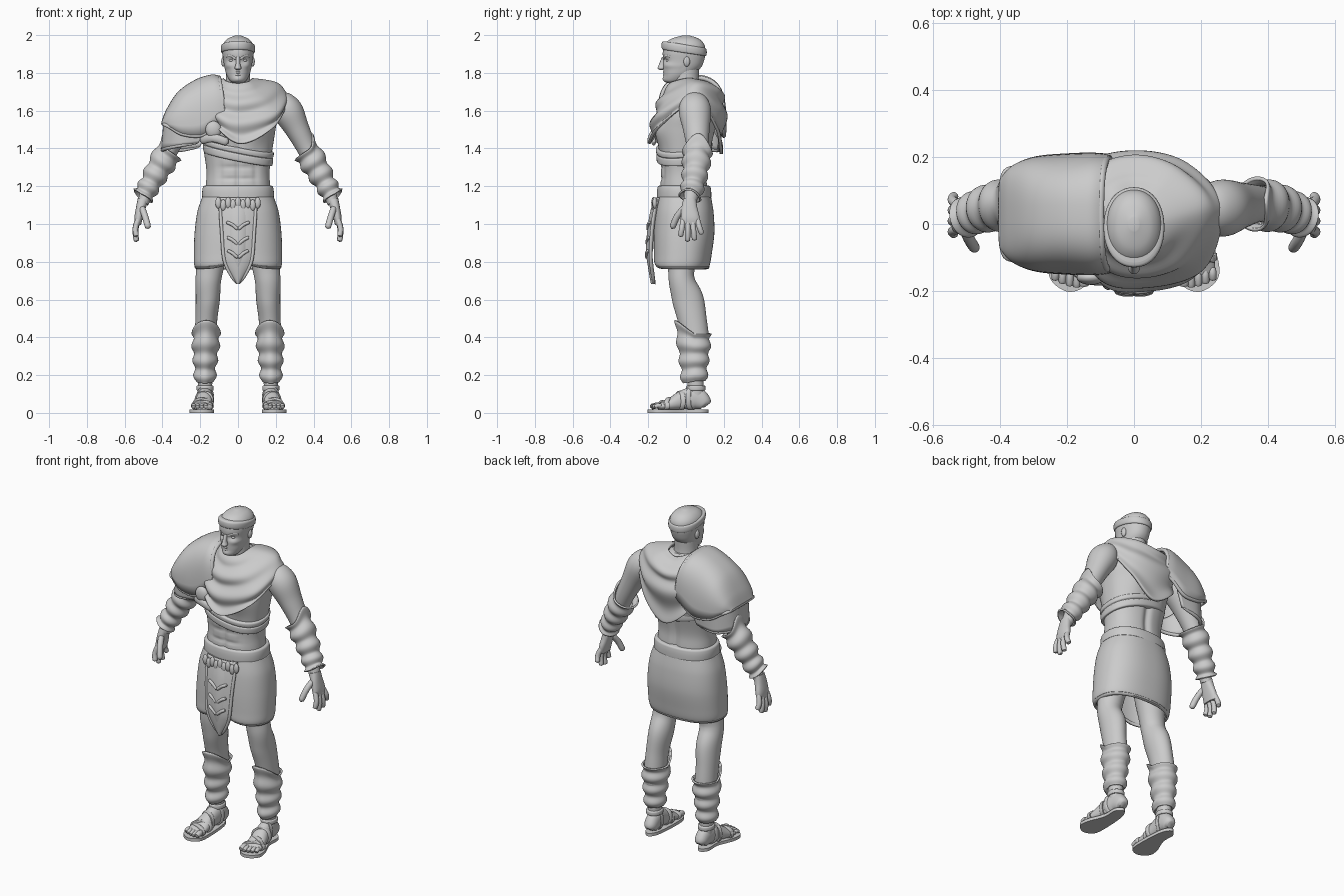
import bpy, bmesh, math
from mathutils import Vector
from math import sin, cos, pi, exp


def spline(P, m, closed=False):
    """Catmull-Rom samples through tuples of any length."""
    k, out = len(P), []
    get = (lambda i: P[i % k]) if closed else (lambda i: P[min(max(i, 0), k - 1)])
    for i in range(k if closed else k - 1):
        for s in range(m):
            t = s / m
            out.append(tuple(.5 * (2 * b + (c - a) * t + (2 * a - 5 * b + 4 * c - d) * t * t + (3 * b - a - 3 * c + d) * t ** 3)
                             for a, b, c, d in zip(get(i - 1), get(i), get(i + 1), get(i + 2))))
    return out if closed else out + [tuple(P[-1])]


def grid(name, rows, closed=True, caps=True, thick=0, mirror=False):
    bm = bmesh.new()
    V = [[bm.verts.new(p) for p in r] for r in rows]
    n = len(V[0])
    for A, B in zip(V, V[1:]):
        for j in range(n if closed else n - 1):
            k = (j + 1) % n
            bm.faces.new((A[j], A[k], B[k], B[j]))
    if closed and caps and not thick:
        bm.faces.new(V[0])
        bm.faces.new(V[-1])
    bmesh.ops.recalc_face_normals(bm, faces=bm.faces)
    me = bpy.data.meshes.new(name)
    bm.to_mesh(me)
    bm.free()
    me.polygons.foreach_set("use_smooth", [True] * len(me.polygons))
    me.set_sharp_from_angle(angle=math.radians(50))
    o = bpy.data.objects.new(name, me)
    bpy.context.collection.objects.link(o)
    if thick:
        s = o.modifiers.new("thickness", 'SOLIDIFY')
        s.thickness, s.offset = thick, 0
    if mirror:
        o.modifiers.new("mirror", 'MIRROR')
    return o


def loft(name, rings, n=40, m=6, p=2, flat=False, up=(0, 1, 0), mod=None, rnd=0, **kw):
    """Rings of (x, y, z, side radius, depth radius) swept into a skin."""
    S, up, rows = spline(rings, m), Vector(up), []
    L = len(S) - 1
    for i, r in enumerate(S):
        t, c = i / L, Vector(r[:3])
        T = Vector((0, 0, 1)) if flat else (Vector(S[min(i + 1, L)][:3]) - Vector(S[max(i - 1, 0)][:3])).normalized()
        F = (up - T * up.dot(T)).normalized()
        side = F.cross(T)
        k = max(.1, max(0, 1 - abs(2 * t - 1) ** rnd) ** .5) if rnd else 1
        row = []
        for j in range(n):
            a = 2 * pi * j / n
            f = (abs(cos(a)) ** p + abs(sin(a)) ** p) ** (-1 / p)
            d = side * (r[3] * cos(a) * f) + F * (r[4] * sin(a) * f)
            P = c + d * k
            row.append(mod(P, d.normalized(), a, t) if mod else P)
        rows.append(row)
    return grid(name, rows, **kw)


def tube(name, pts, r, r2=None, up=(0, 1, 0), **kw):
    return loft(name, [(*q, r, r2 or r) for q in pts], n=14, m=6, up=up, rnd=8, **kw)


def skin(name, curves, closed=True, n=8, m=6, mod=None, **kw):
    cols = [spline(c, m) for c in zip(*[spline(c, n, closed) for c in curves])]
    rows = [list(r) for r in zip(*cols)]
    if mod:
        rows = [[mod(Vector(q), i / (len(rows) - 1)) for q in r] for i, r in enumerate(rows)]
    return grid(name, rows, closed, **kw)


def ball(name, c, r, **kw):
    x, y, z = c
    return loft(name, [(x, y, z - r[2] * cos(pi * i / 12), r[0] * max(.03, sin(pi * i / 12)), r[1] * max(.03, sin(pi * i / 12)))
                       for i in range(13)], n=20, m=1, flat=True, **kw)


def g(v, c, w):
    return exp(-((v - c) / w) ** 2)


# torso with pectorals, abdominals and a spine groove
def muscles(P, d, a, t):
    x, z, h = abs(P.x), P.z, 0
    if sin(a) < 0:
        h = .024 * g(x, .085, .06) * g(z, 1.5, .07) - .009 * g(x, 0, .014) * (z > 1.16)
        h -= .006 * g(x, .04, .05) * (g(z, 1.24, .01) + g(z, 1.3, .01) + g(z, 1.36, .012))
        h -= .006 * g(x, .095, .015) * g(z, 1.28, .08)
    else:
        h = -.014 * g(x, 0, .02) + .01 * g(x, .09, .05) * g(z, 1.5, .1)
    return P + d * h

loft("torso", [(0, -.01, 1.08, .175, .13), (0, -.012, 1.2, .17, .125), (0, -.012, 1.28, .167, .122), (0, -.008, 1.38, .18, .135),
               (0, 0, 1.5, .198, .15), (0, .015, 1.58, .212, .15), (0, .03, 1.66, .2, .125), (0, .03, 1.71, .14, .09),
               (0, .02, 1.75, .07, .07)], n=110, m=9, p=2.3, flat=True, mod=muscles)
loft("neck", [(0, .02, 1.66, .085, .085), (0, 0, 1.74, .066, .07), (0, -.005, 1.83, .064, .075)], flat=True)


# head and face
def face(P, d, a, t):
    x, z = abs(P.x), P.z
    if sin(a) < 0:
        P = P + d * (-.010 * g(x, .034, .018) * g(z, 1.866, .014) + .005 * g(x, .05, .02) * g(z, 1.838, .015)
                     + .006 * g(x, 0, .02) * g(z, 1.768, .014))
    return P

loft("head", [(0, -.06, 1.745, .02, .03), (0, -.06, 1.757, .042, .055), (0, -.04, 1.79, .061, .078), (0, -.02, 1.83, .071, .1),
              (0, -.012, 1.87, .078, .109), (0, -.01, 1.91, .083, .113), (0, -.008, 1.95, .08, .105), (0, -.005, 1.98, .056, .074),
              (0, 0, 1.998, .015, .02)], n=72, m=8, p=2.15, flat=True, mod=face)
loft("nose", [(0, -.13, 1.816, .01, .008), (0, -.13, 1.825, .018, .02), (0, -.126, 1.845, .012, .017),
              (0, -.117, 1.885, .01, .01)], n=20, flat=True)
tube("upper_lip", [(-.026, -.104, 1.799), (0, -.118, 1.803), (.026, -.104, 1.799)], .005)
tube("lower_lip", [(-.022, -.104, 1.792), (0, -.117, 1.79), (.022, -.104, 1.792)], .006)
tube("brow", [(.01, -.118, 1.872), (.036, -.107, 1.89), (.062, -.081, 1.887)], .007, up=(0, 0, 1), mirror=True)
ball("eye", (.034, -.096, 1.866), (.013, .01, .008), mirror=True)
ball("ear", (.077, .004, 1.86), (.012, .017, .027), mirror=True)


def sheared(by_x, by_y):
    def f(P, d, a, t):
        return P + Vector((0, 0, by_x * P.x + by_y * P.y))
    return f

loft("headband", [(0, -.01, 1.904, .08, .108), (0, -.01, 1.908, .088, .117), (0, -.01, 1.925, .091, .12), (0, -.01, 1.943, .089, .117),
                  (0, -.01, 1.95, .078, .105)], flat=True, p=2.15, mod=sheared(0, -.15))

# draped cowl: collar, crest, bulge and hem as closed curves
def folds(P, t):
    d = Vector((P.x, P.y - .03, 0)).normalized()
    w = abs(d.y) * min(1, t * 3) * .011
    return P + d * w * sin(t * 6.5 * pi)

skin("cowl", [
    [(.074, .01, 1.765), (.055, -.06, 1.75), (0, -.082, 1.74), (-.055, -.06, 1.75), (-.074, .01, 1.765), (-.06, .08, 1.755), (0, .1, 1.735), (.06, .08, 1.755)],
    [(.2, .04, 1.742), (.12, -.1, 1.68), (0, -.135, 1.655), (-.1, -.09, 1.68), (-.16, .04, 1.71), (-.11, .14, 1.7), (0, .18, 1.69), (.12, .145, 1.725)],
    [(.25, .05, 1.69), (.195, -.125, 1.59), (.01, -.172, 1.54), (-.11, -.135, 1.58), (-.19, .04, 1.65), (-.14, .165, 1.6), (0, .202, 1.58), (.15, .17, 1.62)],
    [(.255, .05, 1.645), (.18, -.14, 1.51), (.02, -.185, 1.425), (-.1, -.155, 1.5), (-.18, .04, 1.6), (-.12, .165, 1.46), (.02, .175, 1.37), (.16, .16, 1.5)]],
    n=12, m=14, mod=folds, thick=.016)
loft("chest_strap", [(0, -.01, 1.345, .172, .126), (0, -.01, 1.35, .182, .144), (0, -.01, 1.38, .186, .147), (0, -.01, 1.388, .182, .142),
                     (0, -.01, 1.396, .188, .148), (0, -.01, 1.415, .189, .148), (0, -.01, 1.42, .18, .13)],
     flat=True, p=2.3, n=60, mod=sheared(-.2, .1))

# shoulder guard: arched upper plate, lower plate, rim and clasp
def arch(r, k):
    xt, zt, xb, zb, ry = r
    s = max(0, sin(k)) ** .62
    c = math.copysign(abs(cos(k)) ** .75, cos(k))
    return (xb + (xt - xb) * s, .03 - ry * c, zb + (zt - zb) * s)

plate = [(-.1, 1.775, -.065, 1.56, .168), (-.14, 1.782, -.11, 1.53, .174), (-.22, 1.757, -.19, 1.47, .172), (-.31, 1.695, -.29, 1.475, .163),
         (-.37, 1.605, -.355, 1.51, .138), (-.398, 1.535, -.392, 1.528, .1)]
grid("shoulder_plate", [[arch(r, pi * j / 40) for j in range(41)] for r in spline(plate, 8)], closed=False, thick=.018)
tube("shoulder_plate_rim", [arch(plate[0], pi * j / 14) for j in range(15)], .011, up=(1, 0, 0))
edge = [arch(r, 0) for r in plate] + [arch(r, pi) for r in plate[::-1]]
tube("shoulder_plate_edge", edge, .01, up=(0, 0, 1))
top = [(-.16, -.125, 1.5), (-.3, -.115, 1.5), (-.37, -.055, 1.55), (-.385, .03, 1.56), (-.37, .115, 1.55), (-.3, .175, 1.5), (-.16, .185, 1.5)]
low = [(-.21, -.115, 1.43), (-.31, -.108, 1.415), (-.38, -.055, 1.4), (-.4, .03, 1.39), (-.38, .115, 1.395), (-.31, .17, 1.39), (-.2, .175, 1.41)]
skin("lower_shoulder_plate", [top, low], closed=False, m=4, thick=.016)
tube("lower_plate_edge", low, .01, up=(0, 0, 1))
ball("clasp", (-.13, -.16, 1.5), (.042, .022, .045))
tube("clasp_strap", [(-.2, -.125, 1.44), (-.13, -.168, 1.455), (-.05, -.17, 1.43)], .022, .013, up=(0, 1, 0))

# belt, skirt and front cloth
loft("belt", [(0, -.01, 1.125, .18, .135), (0, -.01, 1.135, .188, .143), (0, -.01, 1.16, .19, .144), (0, -.01, 1.185, .188, .142),
              (0, -.01, 1.2, .182, .137), (0, -.01, 1.205, .165, .12)], flat=True, p=2.3, n=60)

def hem(P, d, a, t):
    if sin(a) < 0:
        k = g(P.x, 0, .09) * (1 - t) ** 1.5
        P = P + Vector((0, .012 * k, .035 * k))
    return P + d * .008 * g(t, .06, .05)

loft("skirt", [(0, -.025, .768, .21, .13), (0, -.025, .785, .224, .143), (0, -.02, .84, .226, .148), (0, -.012, .95, .222, .154),
               (0, -.01, 1.06, .208, .148), (0, -.01, 1.14, .182, .135)], flat=True, p=2.4, n=80, m=10, mod=hem, thick=.016)
cloth = [(1.14, .1, -.163), (1.05, .095, -.182), (.95, .088, -.194), (.84, .08, -.2), (.78, .065, -.196), (.72, .032, -.187), (.685, .003, -.18)]
for nm, k, off, th in [("front_cloth", 1, 0, .012), ("front_cloth_panel", .62, -.007, .01)]:
    skin(nm, [[(x * w * k, y + off + .018 * abs(x) ** 2, z if k == 1 else z * .85 + .15 * 1.0) for x in (-1, -.5, 0, .5, 1)]
              for z, w, y in cloth], closed=False, thick=th)
tube("cloth_border", [(w * .97, y + .012, z) for z, w, y in cloth], .009, mirror=True)
for i, z in enumerate((1.01, .93, .86)):
    tube(f"chevron_{i}", [(.062 - .003 * i, -.192 - .004 * i, z), (.03, -.2 - .004 * i, z - .014), (0, -.202 - .003 * i, z - .04)],
         .009, mirror=True)
for i in range(9):
    x = -.104 + .026 * i
    ball(f"scale_{i}", (x, -.172 + .6 * x * x, 1.112 - .012 * (i % 2)), (.016, .012, .03))

# arms, bracers and hands
loft("arm", [(.503, .02, 1.11, .03, .034), (.47, .035, 1.2, .038, .042), (.42, .05, 1.29, .05, .052), (.37, .06, 1.39, .052, .055),
             (.315, .055, 1.5, .064, .07), (.268, .048, 1.59, .08, .085), (.235, .045, 1.64, .066, .075), (.19, .04, 1.675, .03, .04)],
     mirror=True)
axis = Vector((-.5, .1, .84))

def guard(P, d, a, t):
    step = .007 * (1 + cos(t * 8 * pi))
    tip = max(0, cos(a)) ** 3
    return P + d * (step + .012 * tip * (1 - t) ** 6) + axis * (.07 * tip * t ** 5 + .015 * tip * (1 - t) ** 4)

loft("bracer", [(.502, .02, 1.14, .038, .044), (.465, .038, 1.21, .044, .048), (.415, .052, 1.3, .056, .058), (.365, .06, 1.38, .06, .064)],
     m=13, mod=guard, thick=.01, mirror=True)
loft("palm", [(.53, .022, .995, .016, .046), (.527, .022, 1.03, .022, .05), (.516, .018, 1.08, .025, .043), (.503, .02, 1.13, .028, .034)],
     p=2.4, mirror=True)
for i, (y0, y1, z1) in enumerate([(-.014, -.03, .932), (.01, .008, .905), (.034, .046, .912), (.058, .085, .945)]):
    tube(f"finger_{i}", [(.527, y0, 1.03), (.543, (y0 + y1) / 2, (1.02 + z1) / 2), (.537, y1, z1)], .0145, mirror=True)
tube("thumb", [(.51, -.005, 1.09), (.492, -.047, 1.04), (.474, -.075, .975)], .017, mirror=True)

# legs and greaves
loft("leg", [(.174, .06, .06, .036, .04), (.174, .05, .16, .038, .043), (.173, .052, .25, .045, .052), (.17, .055, .36, .058, .068),
             (.168, .034, .49, .058, .076), (.16, .01, .6, .064, .083), (.158, -.02, .69, .067, .07), (.15, -.025, .76, .072, .07),
             (.13, -.018, .9, .085, .09), (.11, -.01, 1.05, .08, .09)], mirror=True)

def shin(P, d, a, t):
    f = max(0, -sin(a))
    step = .0065 * (1 - cos(t * 7 * pi))
    return P + d * (step + .006 * f ** 12) + Vector((0, -.004 * f, .07 * f * t ** 4 - .012 * f * (1 - t)))

loft("greave", [(.175, .048, .17, .043, .05), (.174, .048, .25, .048, .056), (.171, .046, .34, .058, .068), (.168, .042, .42, .06, .077)],
     m=13, n=48, flat=True, mod=shin, thick=.01, mirror=True)

# sandalled feet
plan = [(.17, .118), (.21, .085), (.212, 0), (.25, -.1), (.25, -.165), (.195, -.203), (.137, -.175), (.126, -.09), (.137, .06)]
skin("sole", [[(x, y, z) for x, y in plan] for z in (0, .018)], m=1, mirror=True)
foot = [(.17, .112, .04, .02, .02), (.17, .098, .055, .036, .042), (.172, .05, .078, .04, .06), (.177, -.01, .07, .042, .052),
        (.185, -.08, .046, .05, .034), (.189, -.125, .036, .054, .022), (.19, -.15, .032, .05, .015)]
loft("foot", foot, up=(0, 0, 1), p=2.2, mirror=True)
path = spline(foot, 10)
for i, k in enumerate((24, 33, 41, 48)):
    x, y, z, a, b = path[k]
    lean = .035 if i % 2 else -.035
    loft(f"foot_strap_{i}", [(x, y + dy, z, a + r, b + r) for dy, r in ((.012, .001), (.009, .006), (-.009, .006), (-.012, .001))],
         m=3, up=(0, 0, 1), p=2.2, mirror=True,
         mod=lambda P, d, a, t, x=x, s=lean: P + Vector((0, (P.x - x) * s * 10, max(0, .004 - P.z))))
loft("ankle_strap", [(.174, .052, .118, .04, .044), (.174, .052, .122, .045, .051), (.174, .052, .14, .045, .051), (.174, .052, .145, .04, .044)],
     flat=True, mirror=True)
for i in range(5):
    x, r = .148 + .0215 * i, .016 if i == 0 else .0115
    y = -.19 + .004 * abs(i - 1) ** 1.6
    tube(f"toe_{i}", [(x, -.13, .036), (x + .001, (y - .13) / 2, .039), (x + .002, y, .03)], r, up=(0, 0, 1), mirror=True)
